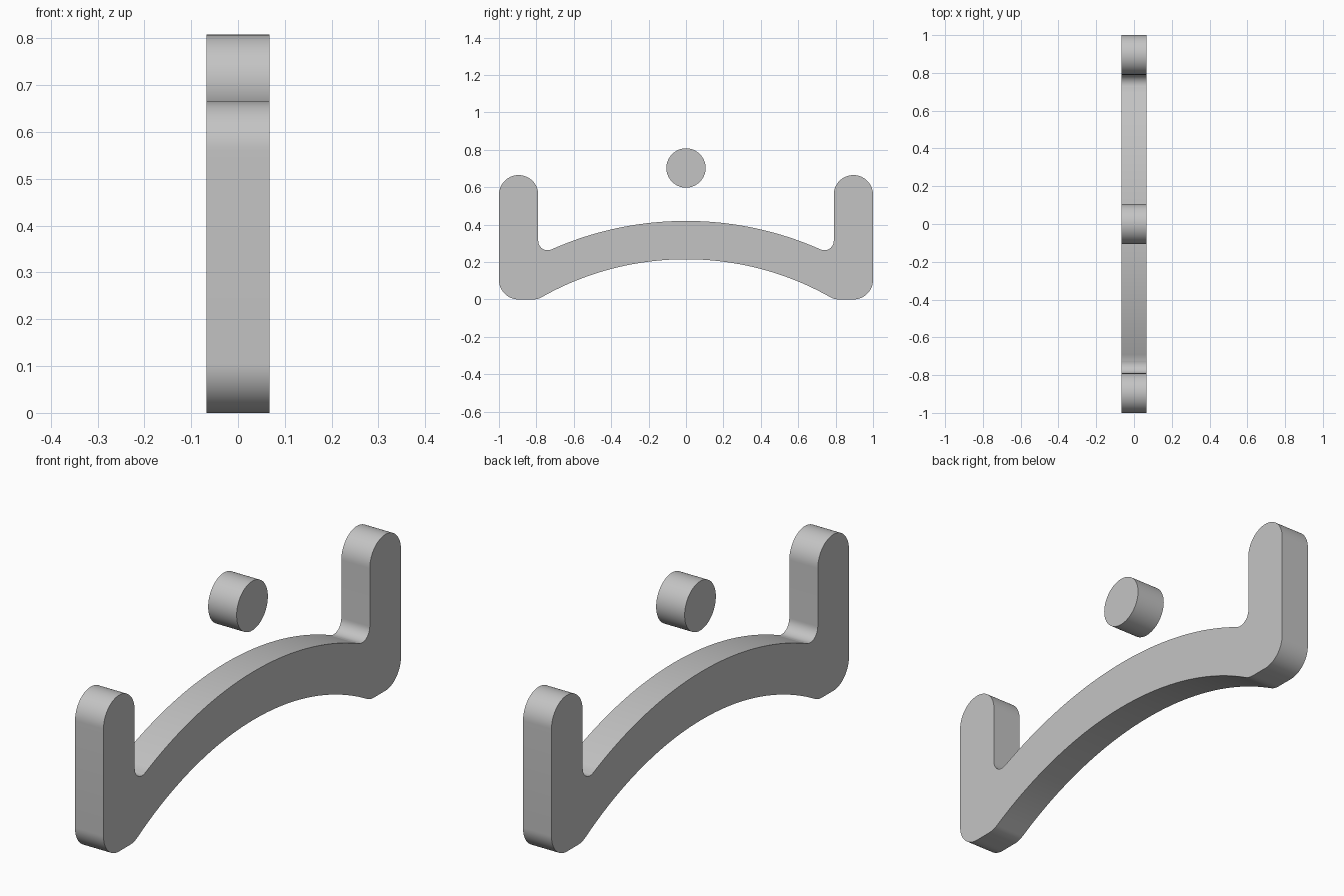
import bpy, bmesh
from math import sin, cos, pi, radians, sqrt, atan2

cube = bpy.data.objects.get("Cube")
if cube:
    bpy.data.objects.remove(cube, do_unlink=True)

# Single flat grey
grey = bpy.data.materials.new("grey")
grey.use_nodes = True
colour = (0.55, 0.55, 0.55, 1)
grey.diffuse_color = colour
grey.node_tree.nodes["Principled BSDF"].inputs["Base Color"].default_value = colour

HALF_WIDTH = 0.067
POST_R = 0.105               # post half thickness, also the disc radius
POST_Y = 1 - POST_R
ARC_Z = -1.355               # shared centre of both bridge arcs
TOP_R, LOW_R = 1.775, 1.57
FILLET, TOE = 0.05, 0.1


def arc(y, z, r, start, end, steps):
    return [(y + r * cos(start + (end - start) * i / steps),
             z + r * sin(start + (end - start) * i / steps)) for i in range(steps + 1)]


def extrude_profile(name, points):
    bm = bmesh.new()
    face = bm.faces.new([bm.verts.new((-HALF_WIDTH, y, z)) for y, z in points])
    side = bmesh.ops.extrude_face_region(bm, geom=[face])["geom"]
    moved = [v for v in side if isinstance(v, bmesh.types.BMVert)]
    bmesh.ops.translate(bm, verts=moved, vec=(2 * HALF_WIDTH, 0, 0))
    bmesh.ops.recalc_face_normals(bm, faces=bm.faces)
    mesh = bpy.data.meshes.new(name)
    bm.to_mesh(mesh)
    bm.free()
    mesh.materials.append(grey)
    obj = bpy.data.objects.new(name, mesh)
    bpy.context.collection.objects.link(obj)
    bpy.ops.object.select_all(action="DESELECT")
    obj.select_set(True)
    bpy.context.view_layer.objects.active = obj
    bpy.ops.object.shade_smooth_by_angle(angle=radians(30))
    return obj


# Fillet centres tangent to the arcs and to the post or the ground
fillet_y = POST_Y - POST_R - FILLET
fillet_z = ARC_Z + sqrt((TOP_R + FILLET) ** 2 - fillet_y ** 2)
top_angle = atan2(fillet_z - ARC_Z, fillet_y)
toe_y = sqrt((LOW_R + TOE) ** 2 - (TOE - ARC_Z) ** 2)
low_angle = atan2(TOE - ARC_Z, toe_y)

# Half outline from the bridge crown, around the post, to the underside
half = arc(0, ARC_Z, TOP_R, pi / 2, top_angle, 24)
half += arc(fillet_y, fillet_z, FILLET, top_angle - pi, 0, 12)
half += arc(POST_Y, 0.665 - POST_R, POST_R, pi, 0, 32)
half += arc(POST_Y, POST_R, POST_R, 0, -pi / 2, 16)
half += arc(toe_y, TOE, TOE, -pi / 2, low_angle - pi, 6)
half += arc(0, ARC_Z, LOW_R, low_angle, pi / 2, 24)[1:]
top_half = [p for i, p in enumerate(half) if i == 0 or p != half[i - 1]]
mirrored = [(-y, z) for y, z in reversed(top_half[1:-1])]
extrude_profile("arched_bridge_with_posts", top_half + mirrored)

# Floating round disc above the crown
extrude_profile("round_disc", arc(0, 0.703, POST_R, 0, 2 * pi, 64)[:-1])
